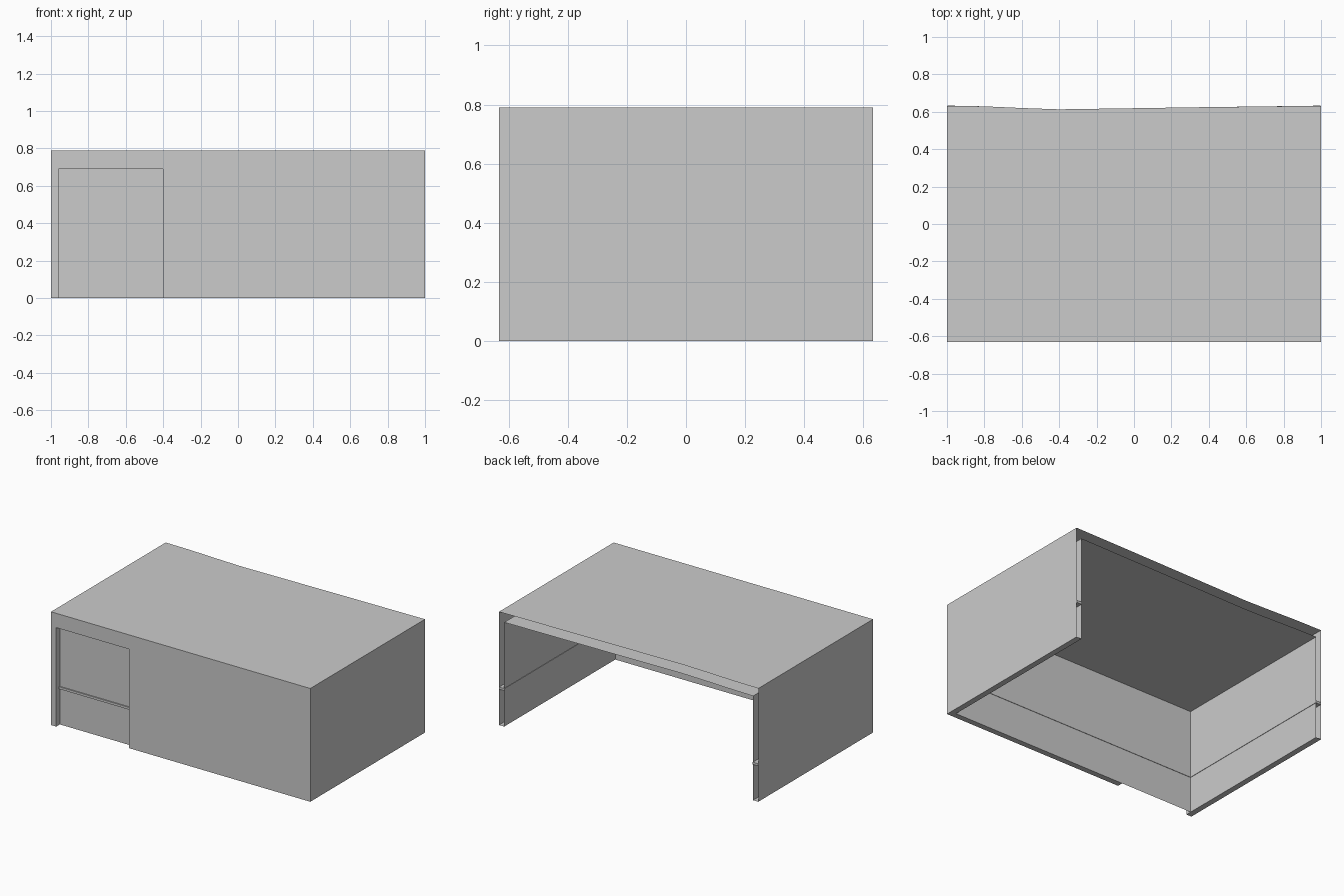
import bpy
import bmesh

if "Cube" in bpy.data.objects:
    bpy.data.objects.remove(bpy.data.objects["Cube"])

W, D, H = 1.0, 0.632, 0.79        # half width, half depth, height
IW, IY, IH = 0.96, -0.592, 0.727  # inner lining: half width, front face y, ceiling z
RX, RH = -0.40, 0.69              # recess right edge and top

# gently dipped back edge of the top
BACK = [(-W, D), (-0.8, 0.629), (-0.6, 0.620), (-0.4, 0.613),
        (0.0, 0.619), (0.4, 0.625), (W, D)]


def sheet(name, polys):
    """Thin open surface made of flat polygons."""
    bm = bmesh.new()
    for poly in polys:
        bm.faces.new([bm.verts.new(p) for p in poly])
    bmesh.ops.remove_doubles(bm, verts=bm.verts, dist=1e-5)
    me = bpy.data.meshes.new(name)
    bm.to_mesh(me)
    bm.free()
    ob = bpy.data.objects.new(name, me)
    bpy.context.collection.objects.link(ob)
    return ob


def level(x0, x1, y0, y1, z):
    """Horizontal rectangle facing up."""
    return [(x0, y0, z), (x1, y0, z), (x1, y1, z), (x0, y1, z)]


def side(x, y0, y1, z0, z1):
    """Upright rectangle facing +x."""
    return [(x, y0, z0), (x, y1, z0), (x, y1, z1), (x, y0, z1)]


def top_plate(half, front, z):
    """Horizontal plate with the dipped back edge, facing up."""
    back = [(max(-half, min(half, x)), y, z) for x, y in BACK]
    return [(-half, front, z), (half, front, z)] + back[::-1]


def box(name, x0, x1, y0, y1, z0, z1):
    lo = level(x0, x1, y0, y1, z0)
    hi = level(x0, x1, y0, y1, z1)
    walls = [[lo[i], lo[(i + 1) % 4], hi[(i + 1) % 4], hi[i]] for i in range(4)]
    return sheet(name, [lo[::-1], hi] + walls)


# outer casing: sides, top and front with a doorway notch
sheet("outer_casing", [
    side(W, -D, D, 0, H),
    side(-W, -D, D, 0, H)[::-1],
    top_plate(W, -D, H),
    [(x, -D, z) for x, z in [(-W, 0), (-IW, 0), (-IW, RH), (RX, RH),
                             (RX, 0), (W, 0), (W, H), (-W, H)]],
])

# inner lining: sides, ceiling and front panel seen through the notch
sheet("inner_lining", [
    side(IW, IY, D, 0, IH)[::-1],
    side(-IW, IY, D, 0, IH),
    top_plate(IW, IY, IH)[::-1],
    [(IW, IY, 0), (-IW, IY, 0), (-IW, IY, IH), (IW, IY, IH)],
])

# recess edges between casing and lining
sheet("recess_edges", [
    side(-IW, -D, IY, 0, RH),
    side(RX, -D, IY, 0, RH)[::-1],
    level(-IW, RX, -D, IY, RH)[::-1],
])

# bottom rim closing the hollow walls
sheet("bottom_rim", [
    level(-W, -IW, -D, D, 0)[::-1],
    level(IW, W, -D, D, 0)[::-1],
    level(RX, IW, -D, IY, 0)[::-1],
])

# narrow trim strip running around the lining
box("front_trim", -IW, IW, IY - 0.008, IY + 0.003, 0.25, 0.266)
box("left_trim", -0.998, -IW + 0.003, IY, D + 0.001, 0.25, 0.266)
box("right_trim", IW - 0.003, 0.998, IY, D + 0.001, 0.25, 0.266)
